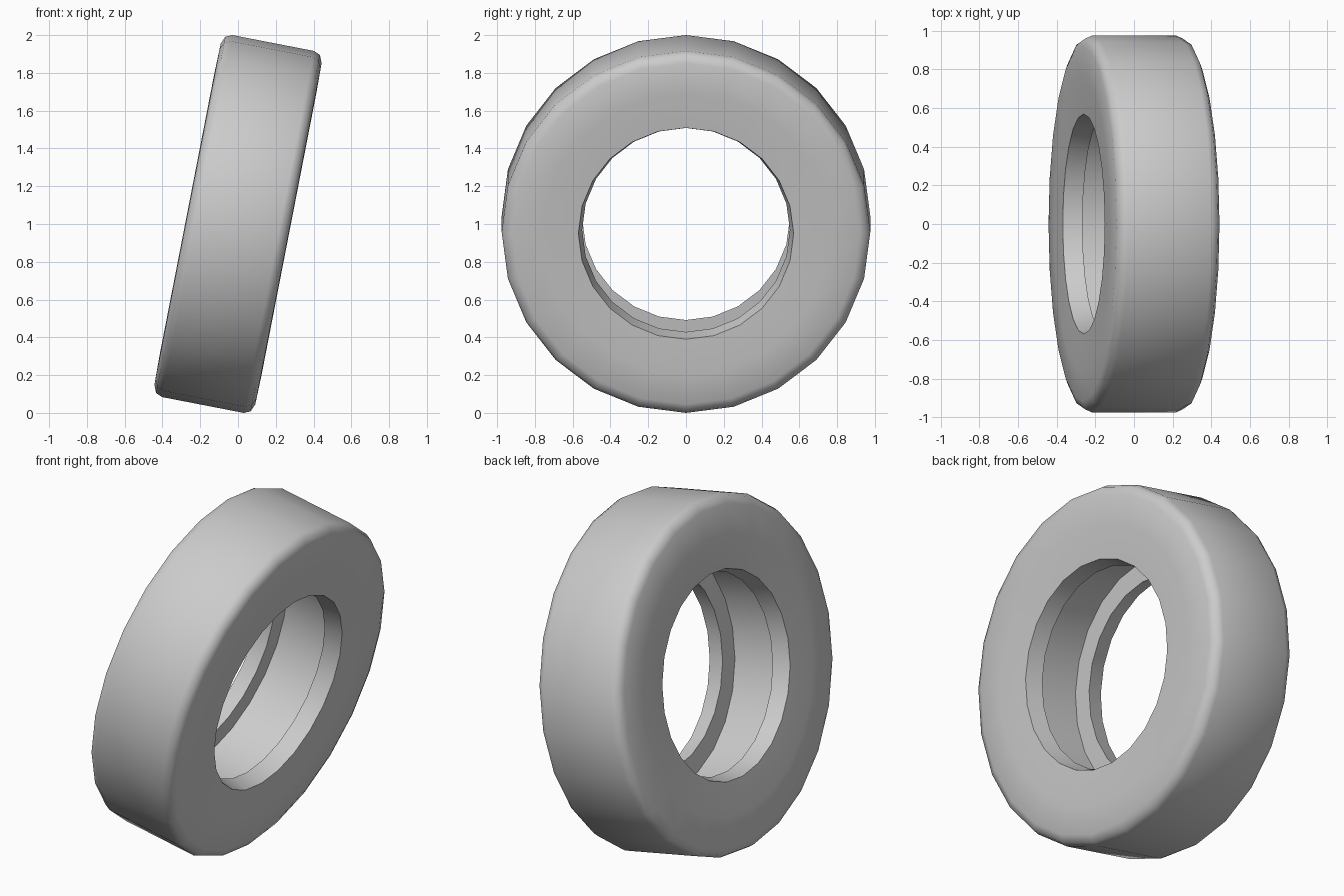
import bpy, bmesh, math
from mathutils import Matrix

if "Cube" in bpy.data.objects:
    bpy.data.objects.remove(bpy.data.objects["Cube"])

SIDES = 24
TILT = math.radians(11)

# Half cross-section (axial offset, radius), from tread edge to hollow inner wall
half = [(0.22, 0.976), (0.255, 0.961), (0.272, 0.92), (0.275, 0.76),
        (0.265, 0.57), (0.165, 0.55), (0.165, 0.66)]
profile = half + [(-a, r) for a, r in reversed(half)]

# Tyre: closed cross-section revolved around the x axis
bm = bmesh.new()
rings = []
for i in range(SIDES):
    t = 2 * math.pi * i / SIDES
    rings.append([bm.verts.new((a, r * math.sin(t), r * math.cos(t))) for a, r in profile])
n = len(profile)
for i in range(SIDES):
    p, q = rings[i], rings[(i + 1) % SIDES]
    for j in range(n):
        k = (j + 1) % n
        bm.faces.new((p[j], p[k], q[k], q[j]))
bmesh.ops.recalc_face_normals(bm, faces=bm.faces)

# Lean the tyre and rest it on the ground
bm.transform(Matrix.Rotation(TILT, 4, 'Y'))
low = min(v.co.z for v in bm.verts)
bm.transform(Matrix.Translation((0, 0, -low)))

mesh = bpy.data.meshes.new("tyre")
bm.to_mesh(mesh)
bm.free()
tyre = bpy.data.objects.new("tyre", mesh)
bpy.context.collection.objects.link(tyre)
bpy.context.view_layer.objects.active = tyre
tyre.select_set(True)
bpy.ops.object.shade_smooth_by_angle(angle=math.radians(50))
